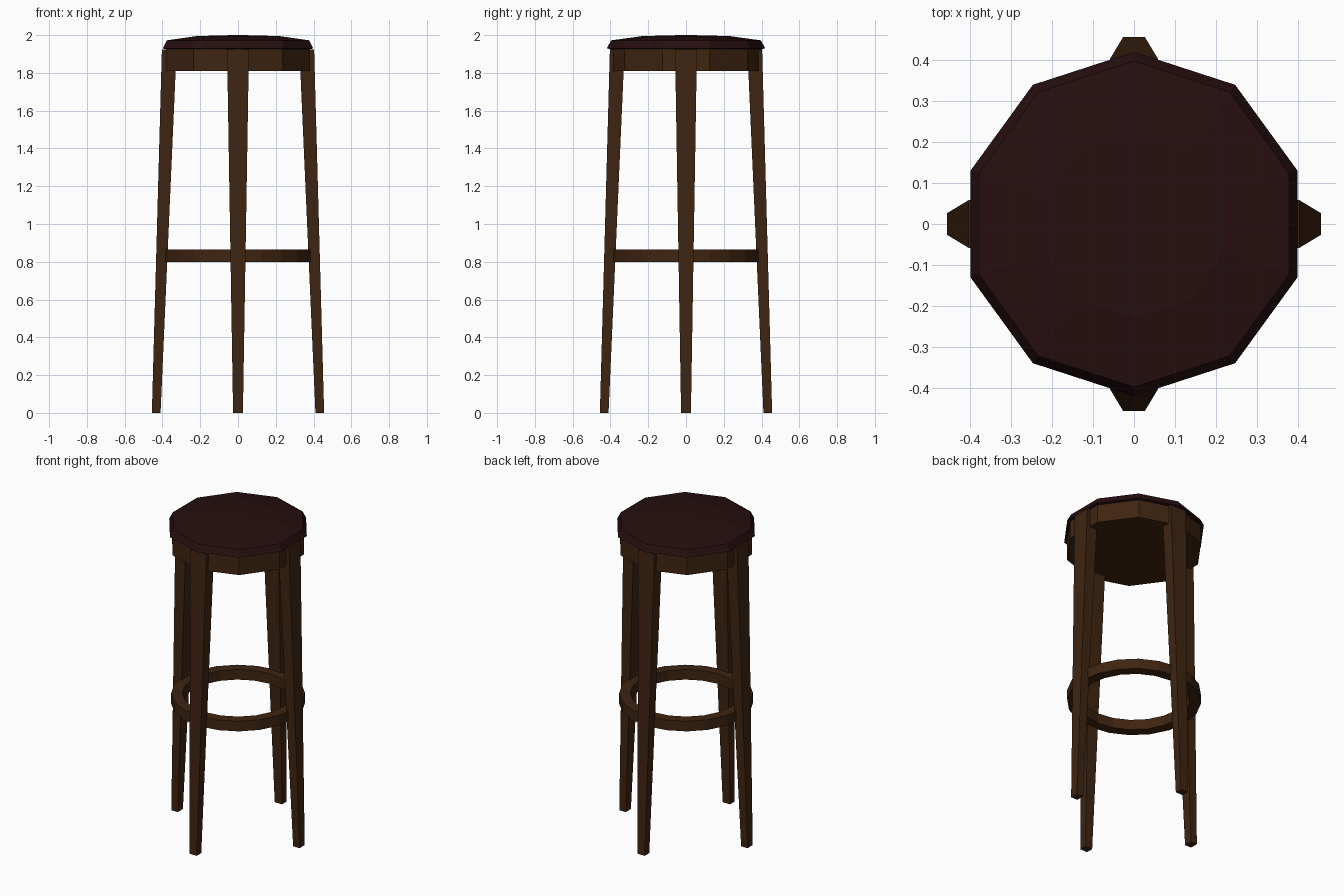
import bpy
from math import cos, sin, pi

if "Cube" in bpy.data.objects:
    bpy.data.objects.remove(bpy.data.objects["Cube"])


def material(name, rgb):
    m = bpy.data.materials.new(name)
    m.diffuse_color = (*rgb, 1)
    m.use_nodes = True
    m.node_tree.nodes["Principled BSDF"].inputs["Base Color"].default_value = m.diffuse_color
    return m


wood = material("dark wood", (0.050, 0.018, 0.0056))
leather = material("dark red leather", (0.0200, 0.0046, 0.0050))


def make(name, verts, faces, mat):
    me = bpy.data.meshes.new(name)
    me.from_pydata(verts, [], faces)
    me.materials.append(mat)
    ob = bpy.data.objects.new(name, me)
    bpy.context.collection.objects.link(ob)
    return ob


def lathe(name, profile, sides, mat, closed=False):
    """Spin (radius, z) points, listed bottom to top on the outside; cap or close the loop."""
    n = len(profile)
    verts = [(r * cos(pi / 2 + 2 * pi * i / sides), r * sin(pi / 2 + 2 * pi * i / sides), z)
             for r, z in profile for i in range(sides)]
    faces = []
    for k in range(n if closed else n - 1):
        a, b = k * sides, (k + 1) % n * sides
        for i in range(sides):
            j = (i + 1) % sides
            faces.append((a + i, a + j, b + j, b + i))
    if not closed:
        faces.append(tuple(reversed(range(sides))))
        faces.append(tuple((n - 1) * sides + i for i in range(sides)))
    return make(name, verts, faces, mat)


# Ten-sided cushion and the apron below it
lathe("seat_cushion", [(0.40, 1.925), (0.419, 1.93), (0.397, 1.972), (0.23, 1.995), (0.03, 2.0)],
      10, leather)
lathe("seat_apron", [(0.402, 1.81), (0.402, 1.927)], 10, wood)

# Foot ring
lathe("foot_ring", [(0.325, 0.80), (0.39, 0.80), (0.39, 0.865), (0.325, 0.865)], 20, wood, True)

# Four tapered, splayed legs
for k, name in enumerate(("right_leg", "back_leg", "left_leg", "front_leg")):
    c, s = cos(k * pi / 2), sin(k * pi / 2)
    verts = []
    for z, r0, r1, w in ((0, 0.41, 0.456, 0.026), (1.925, 0.325, 0.403, 0.058)):
        for r, t in ((r0, -w), (r1, -w), (r1, w), (r0, w)):
            verts.append((r * c - t * s, r * s + t * c, z))
    make(name, verts, [(3, 2, 1, 0), (4, 5, 6, 7), (0, 1, 5, 4), (1, 2, 6, 5),
                       (2, 3, 7, 6), (3, 0, 4, 7)], wood)
